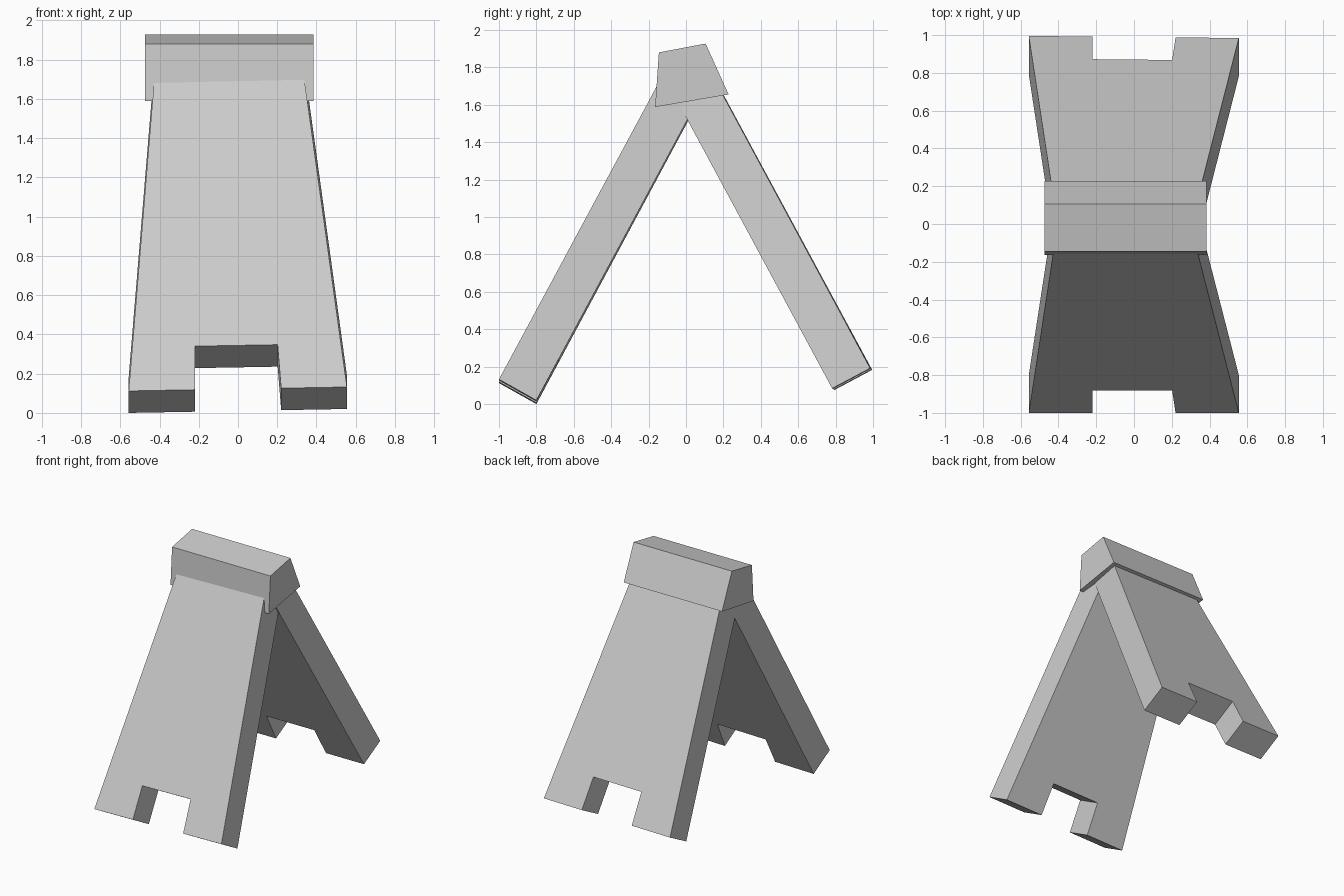
import bpy, bmesh
from mathutils import Vector

if "Cube" in bpy.data.objects:
    bpy.data.objects.remove(bpy.data.objects["Cube"])


def prism(name, outline, offset):
    """Solid made by sweeping a flat outline along an offset vector."""
    bm = bmesh.new()
    face = bm.faces.new([bm.verts.new(p) for p in outline])
    swept = bmesh.ops.extrude_face_region(bm, geom=[face], use_keep_orig=True)
    verts = [g for g in swept["geom"] if isinstance(g, bmesh.types.BMVert)]
    bmesh.ops.translate(bm, verts=verts, vec=offset)
    bmesh.ops.recalc_face_normals(bm, faces=bm.faces)
    mesh = bpy.data.meshes.new(name)
    bm.to_mesh(mesh)
    bm.free()
    obj = bpy.data.objects.new(name, mesh)
    bpy.context.collection.objects.link(obj)
    return obj


def board(name, foot, slope, thickness, tilt, length, top_left, top_right):
    """Tapered leaning board with a notch cut in its foot."""
    shape = [(-0.557, 0), (-0.22, 0), (-0.22, 0.252), (0.202, 0.252),
             (0.22, 0), (0.555, 0), (top_right, length), (top_left, length)]
    foot, slope, tilt = Vector(foot), Vector(slope).normalized(), Vector(tilt)
    outline = [Vector((x, 0, 0)) + foot + slope * s + tilt * x for x, s in shape]
    return prism(name, outline, Vector(thickness))


# Two leaning boards, each with a slight crooked tilt
board("front_board", (0, -1.0, 0.122), (0, 0.473, 0.881),
      (0, 0.2, -0.112), (0, 0, 0.018), 1.85, -0.423, 0.33)
board("back_board", (0, 0.99, 0.187), (0, -0.475, 0.88),
      (0, -0.203, -0.108), (0, -0.01, 0.008), 1.75, -0.43, 0.343)

# Skewed block capping the ridge
cap = [(-0.145, 1.88), (0.105, 1.927), (0.228, 1.655), (-0.165, 1.588)]
prism("ridge_cap", [(-0.475, y, z) for y, z in cap], Vector((0.86, 0, 0)))
